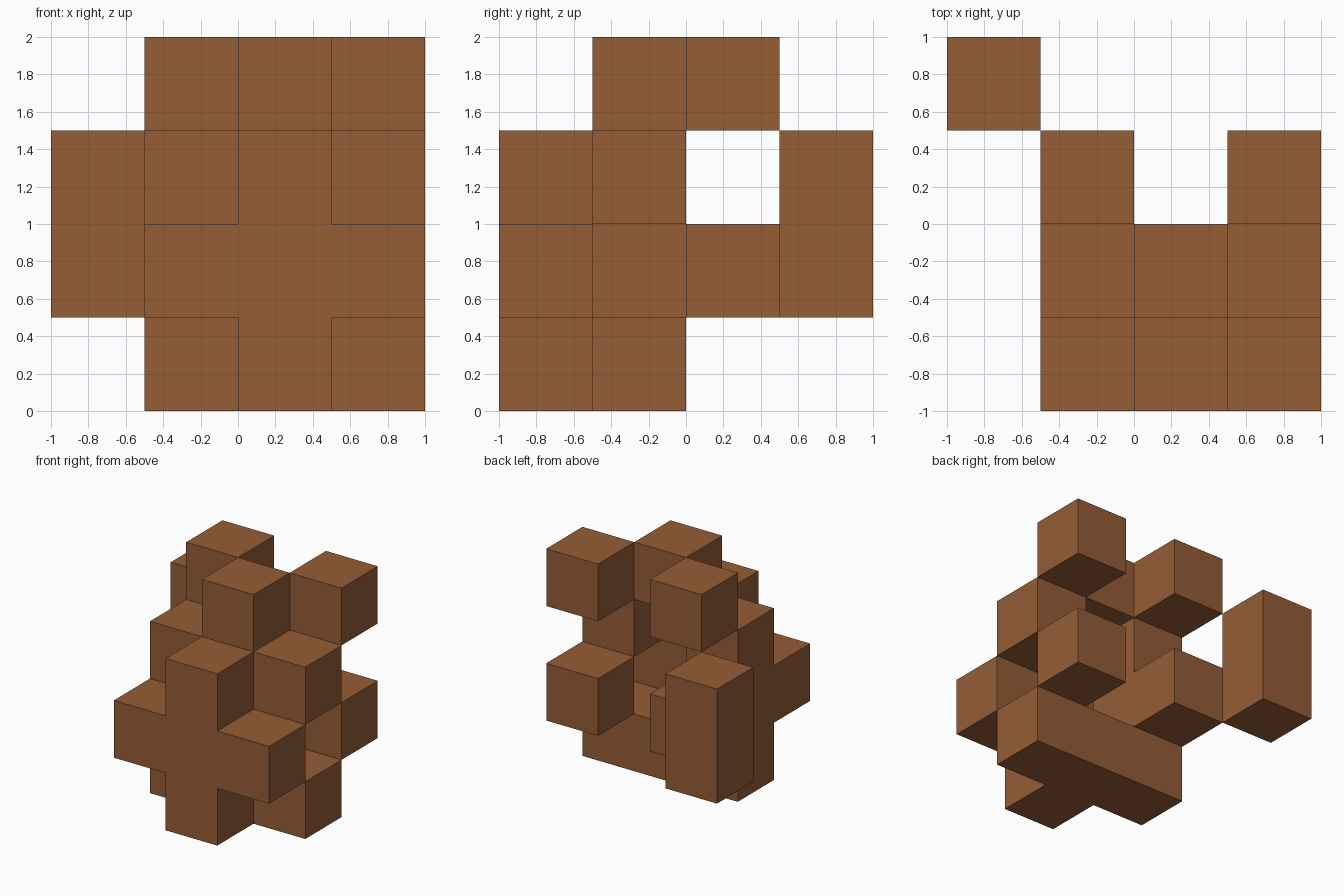
import bpy, bmesh
from mathutils import Vector

if "Cube" in bpy.data.objects:
    bpy.data.objects.remove(bpy.data.objects["Cube"])

CELL = 0.5

# Block layers from bottom to top; each row runs along x, rows go front to back
LAYERS = [
    ["..#.", ".###", "....", "...."],
    [".###", ".#..", ".#.#", "#..."],
    ["..#.", ".#.#", "....", "#..."],
    ["....", "..#.", ".#.#", "...."],
]
cells = {(x, y, z)
         for z, rows in enumerate(LAYERS)
         for y, row in enumerate(rows)
         for x, c in enumerate(row) if c == "#"}

wood = bpy.data.materials.new("brown wood")
wood.diffuse_color = (0.30, 0.11, 0.037, 1)
wood.use_nodes = True
wood.node_tree.nodes["Principled BSDF"].inputs["Base Color"].default_value = wood.diffuse_color


def add_outer_faces(bm, cell):
    """Add the sides of a cube that do not touch another cube."""
    for axis in range(3):
        for sign in (-1, 1):
            n = Vector((0, 0, 0))
            n[axis] = sign
            if tuple(int(c + d) for c, d in zip(cell, n)) in cells:
                continue
            u = Vector((0, 0, 0))
            u[(axis + 1) % 3] = 1
            v = n.cross(u)
            mid = Vector(cell) + Vector((0.5, 0.5, 0.5)) + n / 2
            corners = [mid + (u * a + v * b) / 2
                       for a, b in ((-1, -1), (1, -1), (1, 1), (-1, 1))]
            bm.faces.new([bm.verts.new((p - Vector((2, 2, 0))) * CELL) for p in corners])


# Interlocking cube cluster, only the outer skin
bm = bmesh.new()
for cell in sorted(cells):
    add_outer_faces(bm, cell)
bmesh.ops.remove_doubles(bm, verts=bm.verts, dist=0.001)
mesh = bpy.data.meshes.new("cube_cluster")
bm.to_mesh(mesh)
bm.free()
mesh.materials.append(wood)
obj = bpy.data.objects.new("cube_cluster", mesh)
bpy.context.collection.objects.link(obj)
